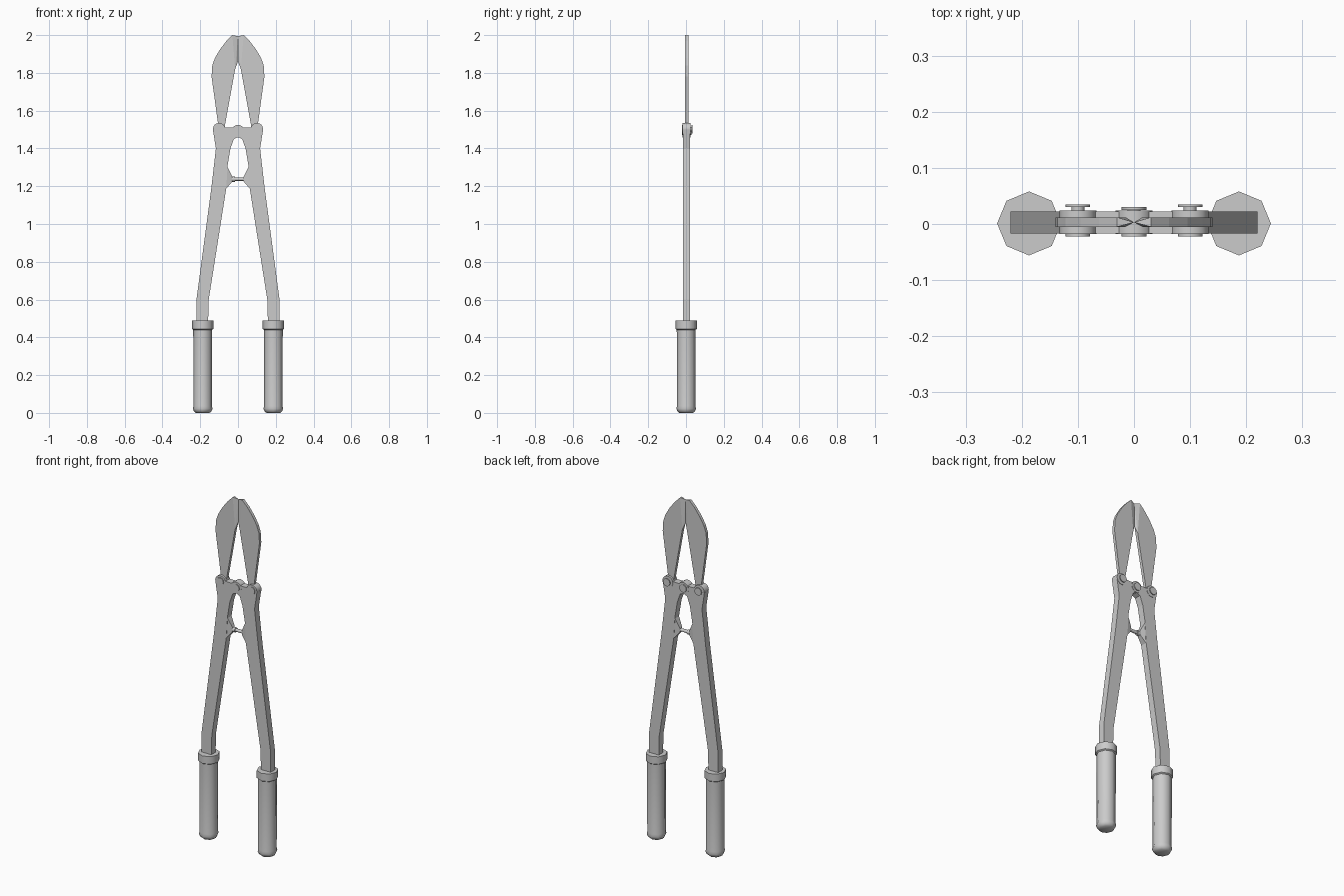
import bpy, bmesh, math
from mathutils import Vector, Matrix

cube = bpy.data.objects.get("Cube")
if cube:
    bpy.data.objects.remove(cube)

steel = bpy.data.materials.new("grey steel")
steel.use_nodes = True
grey = (0.6, 0.6, 0.6, 1)
steel.diffuse_color = grey
steel.node_tree.nodes["Principled BSDF"].inputs["Base Color"].default_value = grey

BACK, FRONT, MID = 0.022, -0.017, 0.003


def finish(name, bm, mirror=True, smooth=False):
    bmesh.ops.recalc_face_normals(bm, faces=bm.faces[:])
    mesh = bpy.data.meshes.new(name)
    bm.to_mesh(mesh)
    bm.free()
    mesh.materials.append(steel)
    obj = bpy.data.objects.new(name, mesh)
    bpy.context.collection.objects.link(obj)
    if smooth:
        bpy.ops.object.select_all(action='DESELECT')
        obj.select_set(True)
        bpy.context.view_layer.objects.active = obj
        bpy.ops.object.shade_smooth_by_angle(angle=math.radians(50))
    if mirror:
        mod = obj.modifiers.new("mirror", 'MIRROR')
        mod.use_mirror_merge = False
    return obj


def prism(name, outline, y0, y1):
    """Extrude an x-z outline from y0 to y1."""
    bm = bmesh.new()
    face = bm.faces.new([bm.verts.new((x, y0, z)) for x, z in outline])
    ext = bmesh.ops.extrude_face_region(bm, geom=[face])
    verts = [v for v in ext["geom"] if isinstance(v, bmesh.types.BMVert)]
    bmesh.ops.translate(bm, verts=verts, vec=(0, y1 - y0, 0))
    return finish(name, bm)


def hull(name, points):
    """Convex solid around a few points."""
    bm = bmesh.new()
    for p in points:
        bm.verts.new(p)
    bmesh.ops.convex_hull(bm, input=bm.verts[:])
    bmesh.ops.dissolve_limit(bm, angle_limit=0.02, verts=bm.verts[:], edges=bm.edges[:])
    return finish(name, bm)


def rod(name, start, end, radius, sides=12, mirror=True):
    """Cylinder between two points."""
    a, b = Vector(start), Vector(end)
    turn = Vector((0, 0, 1)).rotation_difference(b - a).to_matrix().to_4x4()
    bm = bmesh.new()
    bmesh.ops.create_cone(bm, cap_ends=True, segments=sides, radius1=radius, radius2=radius,
                          depth=(b - a).length, matrix=Matrix.Translation((a + b) / 2) @ turn)
    return finish(name, bm, mirror, smooth=True)


# Handle arms, bent at the bottom and joined at the centre
prism("handle_arm", [
    (0.16, 0.42), (0.22, 0.42), (0.22, 0.6), (0.14, 1.2), (0.117, 1.4), (0.133, 1.5),
    (0.07, 1.51), (0, 1.51), (0, 1.46), (0.022, 1.45), (0.04, 1.4), (0.055, 1.31),
    (0.062, 1.19), (0.155, 0.6)], FRONT, BACK)

# Tapered stop lugs facing each other below the pivot
lug = [(x, y, z) for x, z in ((0.068, 1.18), (0.06, 1.31)) for y in (FRONT, BACK)]
lug += [(0.03, y, z) for z in (1.225, 1.25) for y in (MID - 0.01, MID + 0.01)]
hull("stop_lug", lug)

# Stop screw between the lugs
rod("stop_screw", (-0.035, MID, 1.237), (0.035, MID, 1.237), 0.009, 8, False)
rod("stop_screw_head", (-0.032, MID, 1.237), (-0.015, MID, 1.237), 0.014, 8, False)

# Rounded pivot lobes and bolts
for label, x, z, back, mirror in (("centre", 0, 1.492, 0.03, False),
                                  ("blade", 0.1, 1.502, 0.035, True)):
    rod(label + "_pivot_lobe", (x, FRONT - 0.0005, z), (x, BACK + 0.002, z), 0.033, 16, mirror)
    rod(label + "_bolt_shaft", (x, -0.02, z), (x, back - 0.002, z), 0.012, 10, mirror)
    rod(label + "_bolt_front", (x, -0.022, z), (x, FRONT, z), 0.022, 12, mirror)
    rod(label + "_bolt_back", (x, back - 0.005, z), (x, back, z), 0.022, 12, mirror)

# Blades with ground cutting edges meeting at the centre
B0, B1 = MID - 0.008, MID + 0.009
prism("blade", [
    (0.075, 1.49), (0.1, 1.49), (0.122, 1.65), (0.14, 1.78), (0.136, 1.84), (0.122, 1.88),
    (0.095, 1.925), (0.062, 1.968), (0.03, 2.0), (0.015, 1.82)], B0, B1)
edge = [(x, y, z) for x, z in ((0.03, 2.0), (0.015, 1.82)) for y in (B0, B1)]
hull("cutting_edge", edge + [(0, MID, 1.86), (0, MID, 1.994)])

# Eight-sided grips with a collar and a rounded end
profile = [(0, 0), (0.036, 0), (0.046, 0.008), (0.052, 0.022), (0.049, 0.036), (0.05, 0.44),
           (0.057, 0.445), (0.057, 0.488), (0, 0.488)]
bm = bmesh.new()
verts = [bm.verts.new((r, 0, z)) for r, z in profile]
edges = [bm.edges.new(pair) for pair in zip(verts, verts[1:])]
bmesh.ops.spin(bm, geom=verts + edges, cent=(0, 0, 0), axis=(0, 0, 1), angle=math.tau,
               steps=8, use_duplicate=False)
bmesh.ops.remove_doubles(bm, verts=bm.verts[:], dist=0.0005)
bmesh.ops.translate(bm, verts=bm.verts[:], vec=(0.187, 0.001, 0))
finish("grip", bm, smooth=True)
